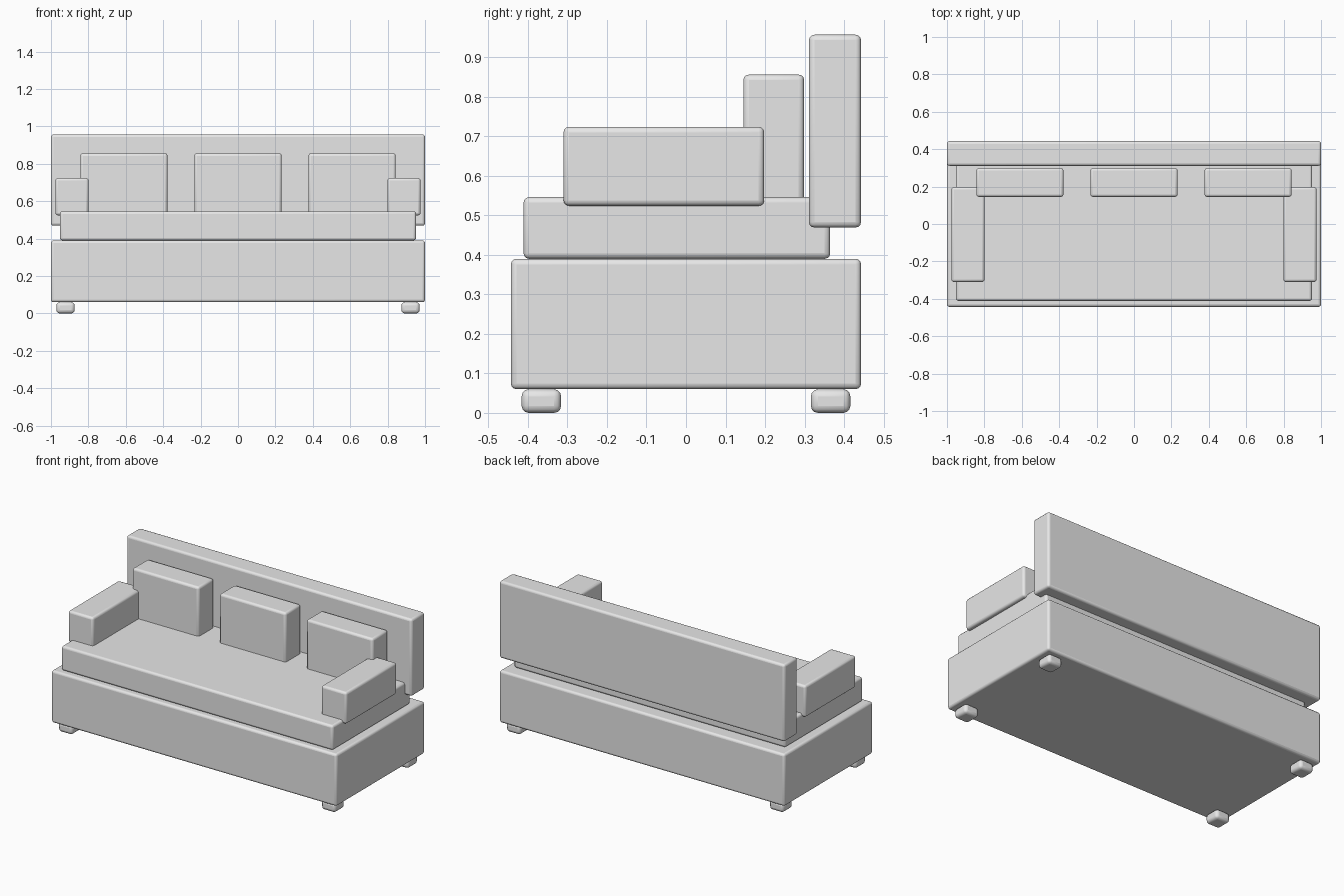
import bpy
import math

cube = bpy.data.objects.get("Cube")
if cube:
    bpy.data.objects.remove(cube, do_unlink=True)

# Single upholstery colour
GREY = (0.8, 0.8, 0.8, 1.0)
fabric = bpy.data.materials.new("light_grey_fabric")
fabric.use_nodes = True
fabric.diffuse_color = GREY
fabric.node_tree.nodes["Principled BSDF"].inputs["Base Color"].default_value = GREY


def block(name, x, y, z, bevel=0.014):
    """Soft-edged box spanning the given (low, high) ranges."""
    spans = (x, y, z)
    bpy.ops.mesh.primitive_cube_add(size=1, location=[(a + b) / 2 for a, b in spans])
    obj = bpy.context.object
    obj.name = obj.data.name = name
    obj.scale = [b - a for a, b in spans]
    bpy.ops.object.transform_apply(location=False, rotation=False, scale=True)
    obj.data.materials.append(fabric)
    bpy.ops.object.shade_smooth_by_angle(angle=math.radians(40))
    mod = obj.modifiers.new("soft_edges", 'BEVEL')
    mod.width = bevel
    mod.segments = 3
    bpy.ops.object.modifier_apply(modifier=mod.name)
    bpy.ops.object.shade_smooth_by_angle(angle=math.radians(40))
    return obj


# Body
block("base", (-1, 1), (-0.443, 0.443), (0.06, 0.39))
block("seat", (-0.952, 0.952), (-0.411, 0.365), (0.39, 0.546))
block("backrest", (-1, 1), (0.311, 0.443), (0.469, 0.957))

# Loose back cushions
for label, cx in (("right", -0.61), ("middle", 0), ("left", 0.61)):
    block(f"{label}_cushion", (cx - 0.233, cx + 0.233), (0.145, 0.299), (0.53, 0.856))

# Armrests and feet on both sides
for label, side in (("right", -1), ("left", 1)):
    block(f"{label}_armrest", sorted((side * 0.799, side * 0.976)), (-0.31, 0.198), (0.524, 0.724))
    for end, cy in (("front", -0.366), ("back", 0.366)):
        block(f"{end}_{label}_foot", sorted((side * 0.873, side * 0.971)),
              (cy - 0.05, cy + 0.05), (0, 0.06), 0.018)
